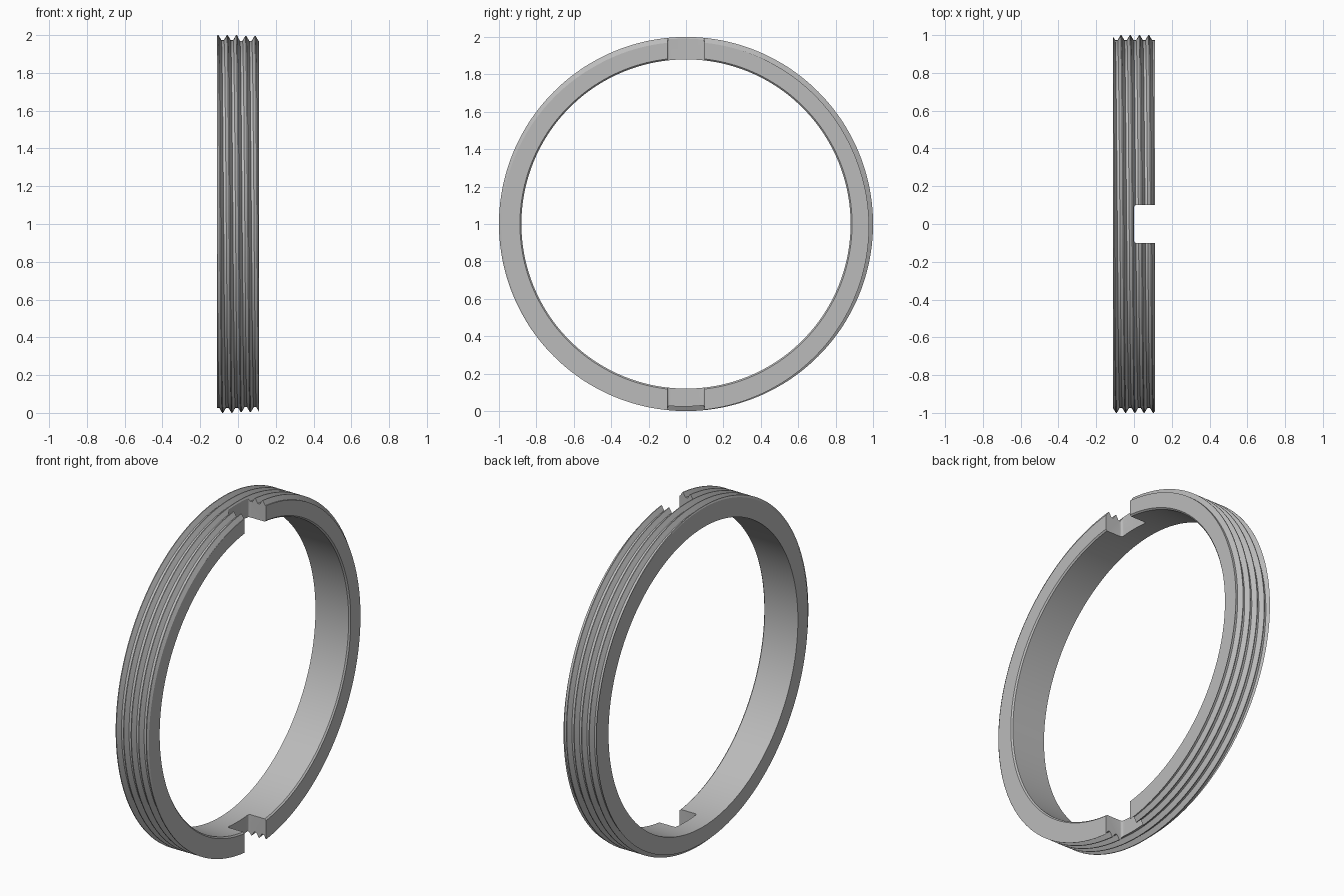
import bpy, bmesh, math

old = bpy.data.objects.get("Cube")
if old:
    bpy.data.objects.remove(old, do_unlink=True)

HALF, BORE, ROOT, CREST = 0.112, 0.88, 0.974, 1.0
PITCH, CHAMFER, STEPS = 0.049, 0.008, 240
# One thread turn: (fraction of pitch, radius)
THREAD = [(-0.36, ROOT), (-0.05, CREST), (0.05, CREST), (0.36, ROOT)]

steel = bpy.data.materials.new("grey steel")
steel.use_nodes = True
colour = (0.5, 0.5, 0.5, 1)
steel.diffuse_color = colour
steel.node_tree.nodes["Principled BSDF"].inputs["Base Color"].default_value = colour


def make_object(name, bm):
    mesh = bpy.data.meshes.new(name)
    bm.to_mesh(mesh)
    bm.free()
    mesh.materials.append(steel)
    obj = bpy.data.objects.new(name, mesh)
    bpy.context.collection.objects.link(obj)
    return obj


def section(turn):
    """Closed ring section at a fraction of a turn, thread clipped at both ends."""
    start = -0.020 + PITCH * turn
    raw = [(start + PITCH * (k + f), r) for k in range(-5, 6) for f, r in THREAD]

    def radius(x):
        for (xa, ra), (xb, rb) in zip(raw, raw[1:]):
            if xa <= x <= xb:
                return ra + (rb - ra) * (x - xa) / (xb - xa)
        return ROOT

    pts = []
    for x, r in raw:
        end = max(-HALF, min(HALF, x))
        pts.append((end, r if end == x else radius(end)))
    return pts + [(HALF, BORE + CHAMFER), (HALF - CHAMFER, BORE), (-HALF, BORE)]


# Threaded ring, swept around the x axis with a helical advance
bm = bmesh.new()
loops = []
for i in range(STEPS + 1):
    a = math.tau * i / STEPS
    loops.append([bm.verts.new((x, r * math.cos(a), 1 + r * math.sin(a)))
                  for x, r in section(i / STEPS)])
for a, b in zip(loops, loops[1:]):
    for j in range(len(a)):
        k = (j + 1) % len(a)
        bm.faces.new((a[j], a[k], b[k], b[j]))
bmesh.ops.remove_doubles(bm, verts=bm.verts, dist=0.00002)
bmesh.ops.recalc_face_normals(bm, faces=bm.faces)
ring = make_object("threaded_ring", bm)

# Cutter for the two opposite spanner slots, with filleted inner corners
bm = bmesh.new()
bmesh.ops.create_cube(bm, size=1)
for v in bm.verts:
    v.co = (0.2 if v.co.x > 0 else 0, 0.2 * v.co.y, 1 + 3 * v.co.z)
corners = [e for e in bm.edges if all(v.co.x == 0 for v in e.verts)
           and abs(e.verts[0].co.z - e.verts[1].co.z) > 1]
bmesh.ops.bevel(bm, geom=corners, offset=0.012, segments=4, profile=0.5,
                affect='EDGES')
cutter = make_object("slot_cutter", bm)
cutter.hide_render = True

cut = ring.modifiers.new("slots", 'BOOLEAN')
cut.operation, cut.solver, cut.object = 'DIFFERENCE', 'EXACT', cutter
bpy.context.view_layer.objects.active = ring
ring.select_set(True)
bpy.ops.object.modifier_apply(modifier=cut.name)
bpy.data.objects.remove(cutter, do_unlink=True)
bpy.ops.object.shade_smooth_by_angle(angle=math.radians(25))
